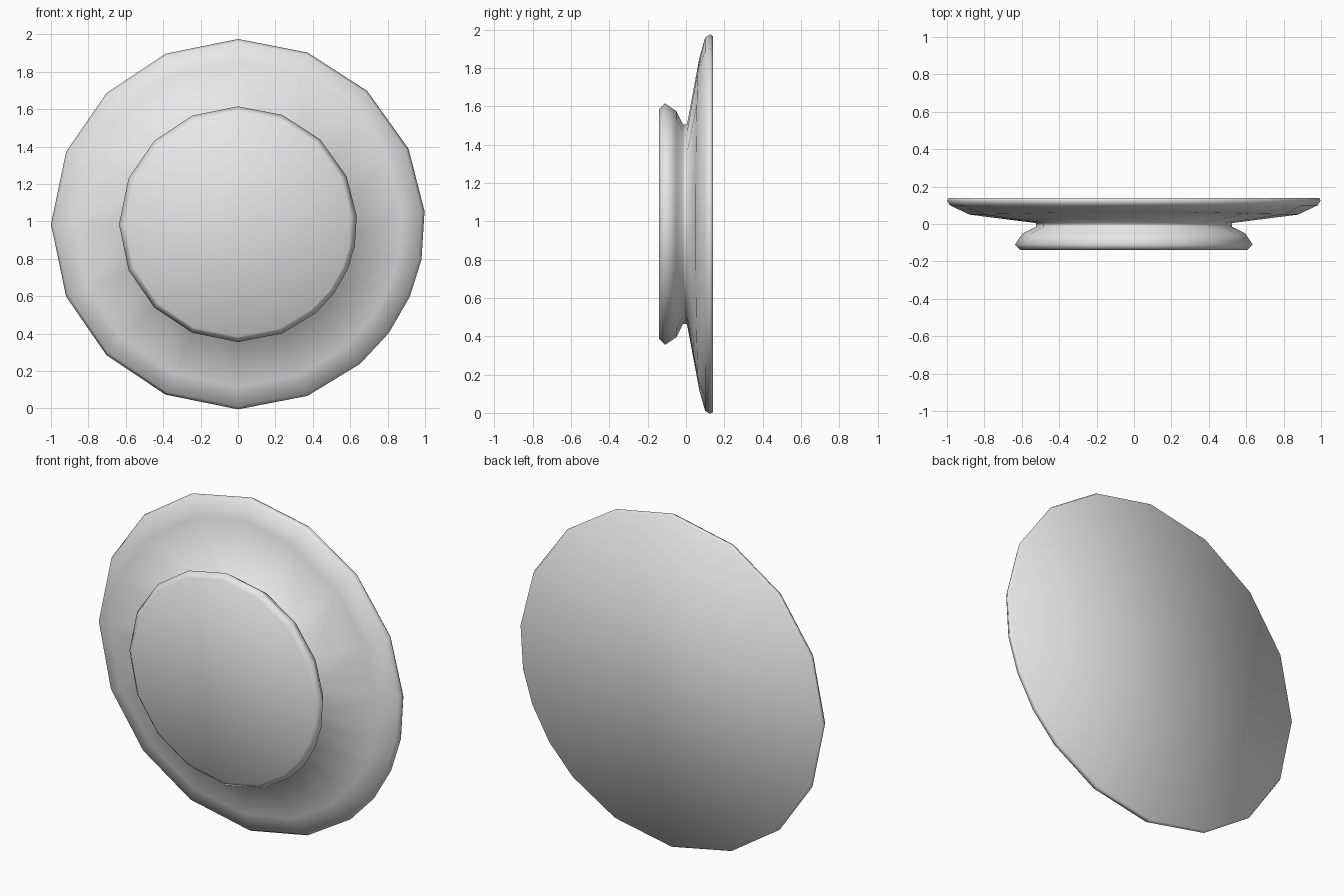
import bpy
import bmesh
from math import cos, sin, radians

cube = bpy.data.objects.get("Cube")
if cube:
    bpy.data.objects.remove(cube)

# Plain grey finish
grey = bpy.data.materials.new("light_grey")
grey.use_nodes = True
grey.diffuse_color = (0.8, 0.8, 0.8, 1)
grey.node_tree.nodes["Principled BSDF"].inputs["Base Color"].default_value = (0.8, 0.8, 0.8, 1)

# Spoke angles of the slightly uneven rim, anticlockwise from the right
ANGLES = [4, 24, 46, 68, 90, 113, 135, 157, 180, 203, 225, 247, 270, 292, 311, 324, 337, 349]
CENTRE_Z = 0.985

# Lathe profile, front to back: (y, radius)
PROFILE = [(-0.14, 0.6), (-0.11, 0.63), (-0.05, 0.59), (-0.015, 0.52), (0.005, 0.52),
           (0.07, 0.87), (0.1, 0.975), (0.125, 0.99), (0.14, 0.982)]
SHOULDER = 5


def ring(bm, index, y, radius):
    """One loop of the body; the shoulder sags forward at the sides."""
    verts = []
    for degrees in ANGLES:
        a = radians(degrees)
        sag = 0.02 * abs(cos(a)) if index == SHOULDER else 0
        wide = 1 + 0.01 * cos(a) ** 2
        verts.append(bm.verts.new((radius * wide * cos(a), y - sag,
                                   CENTRE_Z + radius * sin(a))))
    return verts


# Grooved round body with a small front disc and a wide back flange
bm = bmesh.new()
rings = [ring(bm, i, y, r) for i, (y, r) in enumerate(PROFILE)]
count = len(ANGLES)
for front, back in zip(rings, rings[1:]):
    for i in range(count):
        j = (i + 1) % count
        bm.faces.new((front[i], front[j], back[j], back[i]))
bm.faces.new(rings[0])
bm.faces.new(rings[-1])
bmesh.ops.recalc_face_normals(bm, faces=bm.faces[:])
for face in bm.faces:
    face.smooth = True

mesh = bpy.data.meshes.new("grooved_knob")
bm.to_mesh(mesh)
bm.free()
mesh.materials.append(grey)
knob = bpy.data.objects.new("grooved_knob", mesh)
bpy.context.collection.objects.link(knob)
